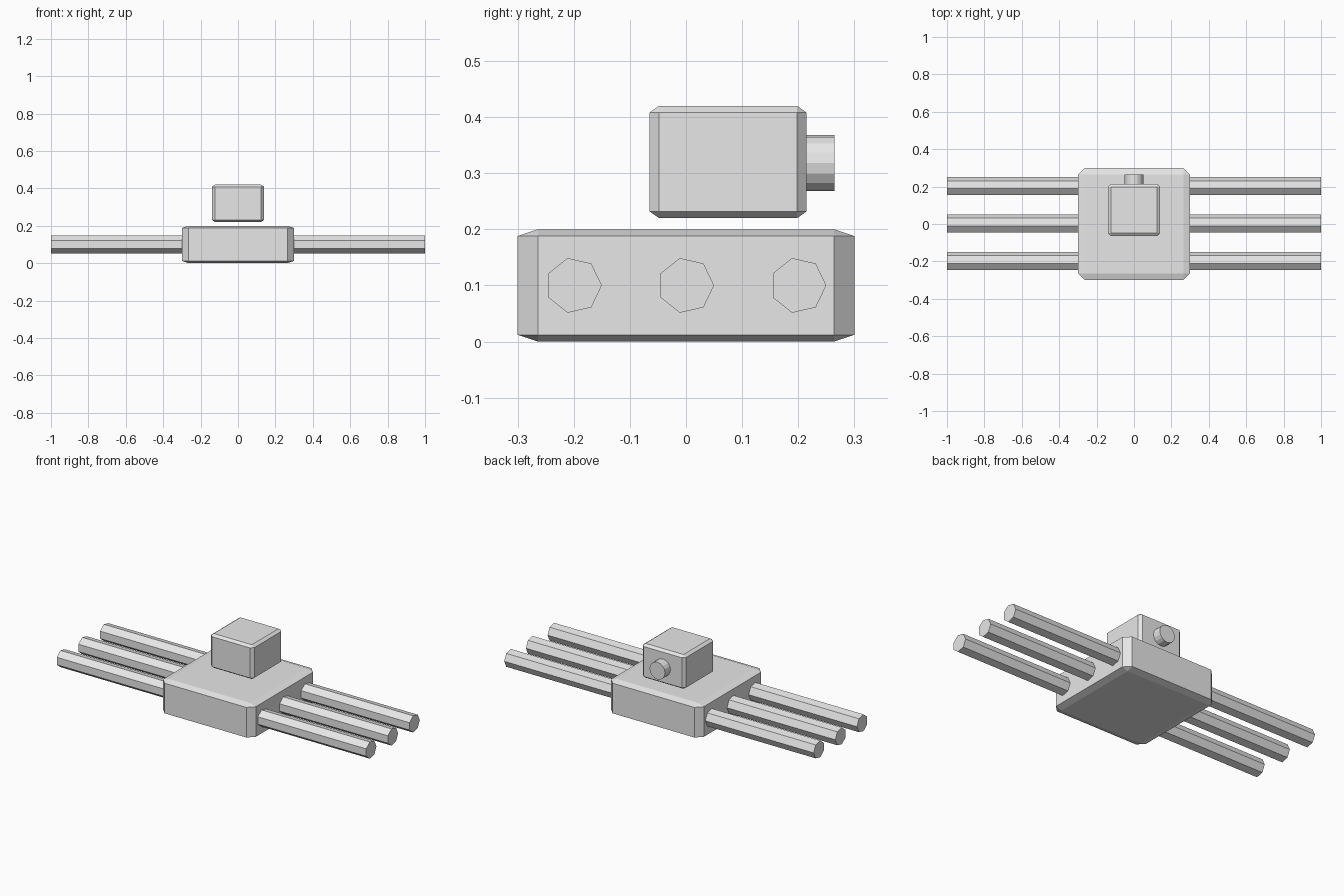
import bpy, bmesh, math
from mathutils import Matrix, Vector

cube = bpy.data.objects.get("Cube")
if cube:
    bpy.data.objects.remove(cube, do_unlink=True)

grey = bpy.data.materials.new("light grey")
GREY = (0.8, 0.8, 0.8, 1.0)
grey.diffuse_color = GREY
grey.use_nodes = True
grey.node_tree.nodes["Principled BSDF"].inputs["Base Color"].default_value = GREY


def add_object(name, bm):
    bmesh.ops.recalc_face_normals(bm, faces=bm.faces)
    mesh = bpy.data.meshes.new(name)
    bm.to_mesh(mesh)
    bm.free()
    mesh.materials.append(grey)
    obj = bpy.data.objects.new(name, mesh)
    bpy.context.collection.objects.link(obj)
    return obj


def chamfered_box(name, centre, size):
    # bevel a unit cube first, so the chamfer stretches with the box
    bm = bmesh.new()
    bmesh.ops.create_cube(bm, size=1.0)
    bmesh.ops.bevel(bm, geom=bm.edges[:], offset=0.06, offset_type='OFFSET',
                    segments=1, profile=0.5, affect='EDGES')
    bmesh.ops.scale(bm, vec=size, verts=bm.verts)
    bmesh.ops.translate(bm, vec=centre, verts=bm.verts)
    return add_object(name, bm)


def rod(name, centre, radius, length, sides, rotation):
    bm = bmesh.new()
    bmesh.ops.create_cone(bm, cap_ends=True, segments=sides, radius1=radius,
                          radius2=radius, depth=length)
    # put the first corner exactly on local +x
    corner = max(bm.verts, key=lambda v: v.co.x).co
    turn = Matrix.Rotation(-math.atan2(corner.y, corner.x), 4, 'Z')
    bm.transform(Matrix.Translation(Vector(centre)) @ rotation @ turn)
    return add_object(name, bm)


# Body and head
chamfered_box("body", (0, 0, 0.1), (0.6, 0.6, 0.2))
chamfered_box("head", (0, 0.075, 0.32), (0.28, 0.28, 0.2))

# Round stub on the back of the head
rod("head_stub", (0, 0.235, 0.318), 0.05, 0.06, 16,
    Matrix.Rotation(math.radians(90), 4, 'X'))

# Three seven-sided legs on each side, one corner of each pointing to +y
along_x = Matrix(((0, 0, 1, 0), (1, 0, 0, 0), (0, 1, 0, 0), (0, 0, 0, 1)))
for side, sx in (("left", 1), ("right", -1)):
    for place, y in (("front", -0.2), ("middle", 0.0), ("back", 0.2)):
        rod(f"{side}_{place}_leg", (sx * 0.64, y, 0.1), 0.05, 0.72, 7, along_x)
